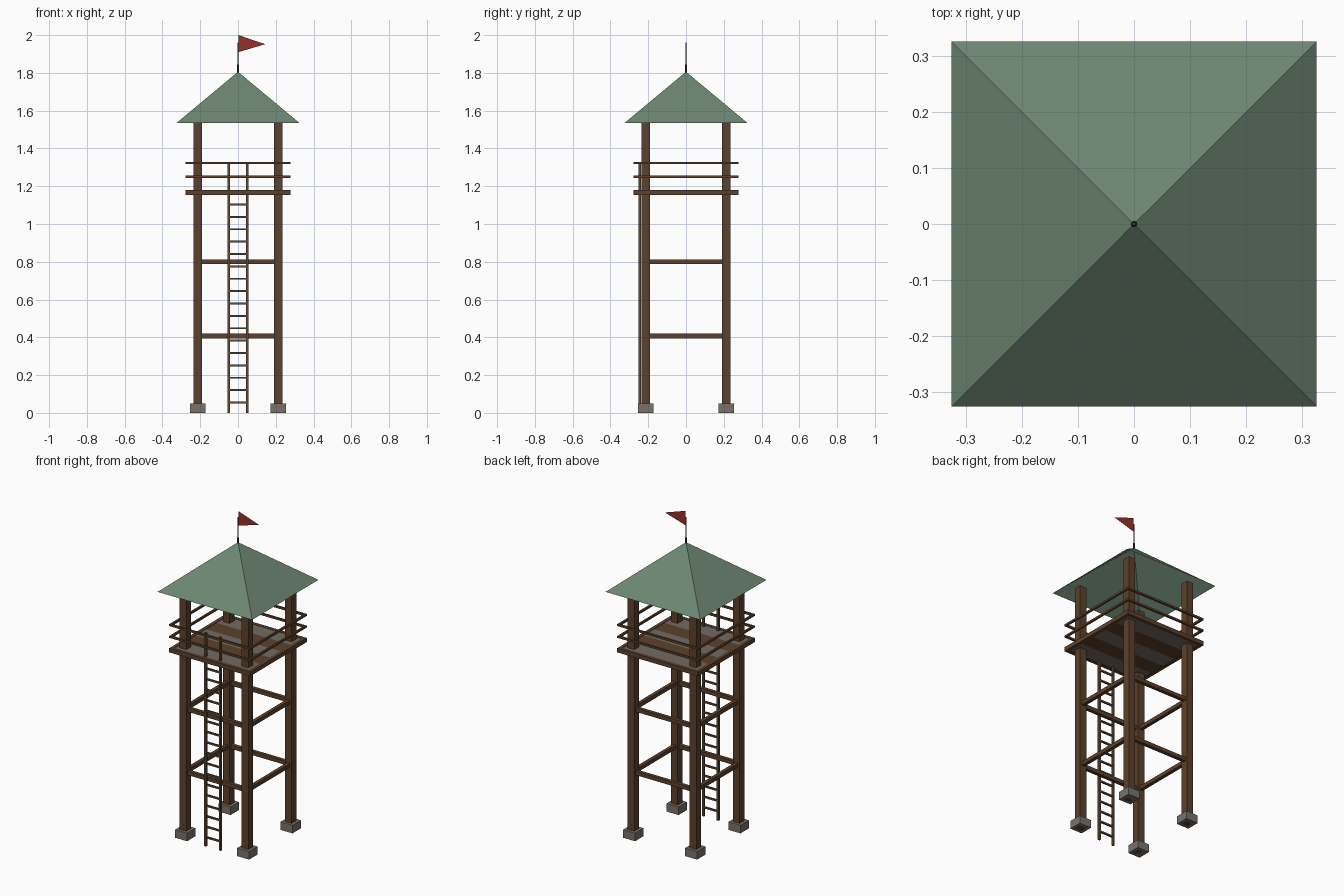
import bpy, bmesh, math
from mathutils import Matrix, Vector

if "Cube" in bpy.data.objects:
    bpy.data.objects.remove(bpy.data.objects["Cube"])


def material(name, rgb):
    m = bpy.data.materials.new(name)
    m.diffuse_color = (*rgb, 1)
    m.use_nodes = True
    m.node_tree.nodes["Principled BSDF"].inputs["Base Color"].default_value = m.diffuse_color
    return m


WOOD = material("brown wood", (0.107, 0.053, 0.025))
LADDER = material("ladder wood", (0.115, 0.07, 0.038))
STONE = material("grey stone", (0.19, 0.17, 0.155))
PLANK = material("weathered plank", (0.17, 0.145, 0.125))
ROOF = material("green roof", (0.155, 0.24, 0.168))
IRON = material("dark iron", (0.06, 0.047, 0.038))
RED = material("red cloth", (0.30, 0.03, 0.022))


def finish(name, bm, mat):
    me = bpy.data.meshes.new(name)
    bm.to_mesh(me)
    bm.free()
    me.materials.append(mat)
    ob = bpy.data.objects.new(name, me)
    bpy.context.collection.objects.link(ob)
    return ob


def boxes(name, mat, items):
    """One object from (centre, size) boxes."""
    bm = bmesh.new()
    for c, s in items:
        bmesh.ops.create_cube(bm, size=1, matrix=Matrix.Translation(c) @ Matrix.Diagonal((*s, 1)))
    return finish(name, bm, mat)


def polygon(name, mat, points, faces):
    bm = bmesh.new()
    vs = [bm.verts.new(p) for p in points]
    for f in faces:
        bm.faces.new([vs[i] for i in f])
    return finish(name, bm, mat)


def square_ring(name, mat, r, half, z, w, h):
    """Four bars around the tower at distance r from its axis."""
    items = []
    for s in (-1, 1):
        items.append(((0, s * r, z), (2 * half, w, h)))
        items.append(((s * r, 0, z), (w, 2 * half, h)))
    return boxes(name, mat, items)


# Legs and footings
L = 0.213
corners = [(x, y) for x in (-L, L) for y in (-L, L)]
for i, (x, y) in enumerate(corners):
    boxes(f"leg_{i + 1}", WOOD, [((x, y, 0.78), (0.046, 0.046, 1.56))])
    boxes(f"footing_{i + 1}", STONE, [((x, y, 0.025), (0.082, 0.082, 0.05))])

# Cross beams between the legs
for i, z in enumerate((0.407, 0.80)):
    square_ring(f"cross_beams_{i + 1}", WOOD, L, L, z, 0.022, 0.024)

# Deck: edge frame and alternating planks
square_ring("deck_frame", WOOD, 0.267, 0.278, 1.167, 0.022, 0.026)
n, span = 5, 0.512
for i in range(n):
    w = span / n
    y = -span / 2 + w * (i + 0.5)
    boxes(f"deck_plank_{i + 1}", WOOD if i % 2 else PLANK, [((0, y, 1.167), (span, w, 0.022))])

# Railings
for i, z in enumerate((1.25, 1.323)):
    square_ring(f"railing_{i + 1}", WOOD, 0.272, 0.278, z, 0.012, 0.012)

# Ladder on the front
LY = -0.244
boxes("ladder_rails", LADDER, [((s * 0.05, LY, 0.662), (0.013, 0.013, 1.324)) for s in (-1, 1)])
boxes("ladder_rungs", LADDER, [((0, LY, 0.055 + 0.0655 * i), (0.1, 0.01, 0.01)) for i in range(17)])

# Open pyramid roof
R, EAVE, TOP = 0.325, 1.535, 1.806
polygon("roof", ROOF,
        [(-R, -R, EAVE), (R, -R, EAVE), (R, R, EAVE), (-R, R, EAVE), (0, 0, TOP)],
        [(0, 1, 4), (1, 2, 4), (2, 3, 4), (3, 0, 4)])


# Finial and flag pole
def rod(name, r1, r2, z1, z2):
    bm = bmesh.new()
    bmesh.ops.create_cone(bm, cap_ends=True, segments=8, radius1=r1, radius2=r2, depth=z2 - z1,
                          matrix=Matrix.Translation((0, 0, (z1 + z2) / 2)))
    finish(name, bm, IRON)


rod("finial", 0.006, 0.003, 1.79, 1.87)
rod("flag_pole", 0.003, 0.003, 1.80, 1.96)

# Pennant
polygon("flag", RED, [(0.002, 0, 1.91), (0.145, 0, 1.952), (0.002, 0, 2.0)], [(0, 1, 2)])
